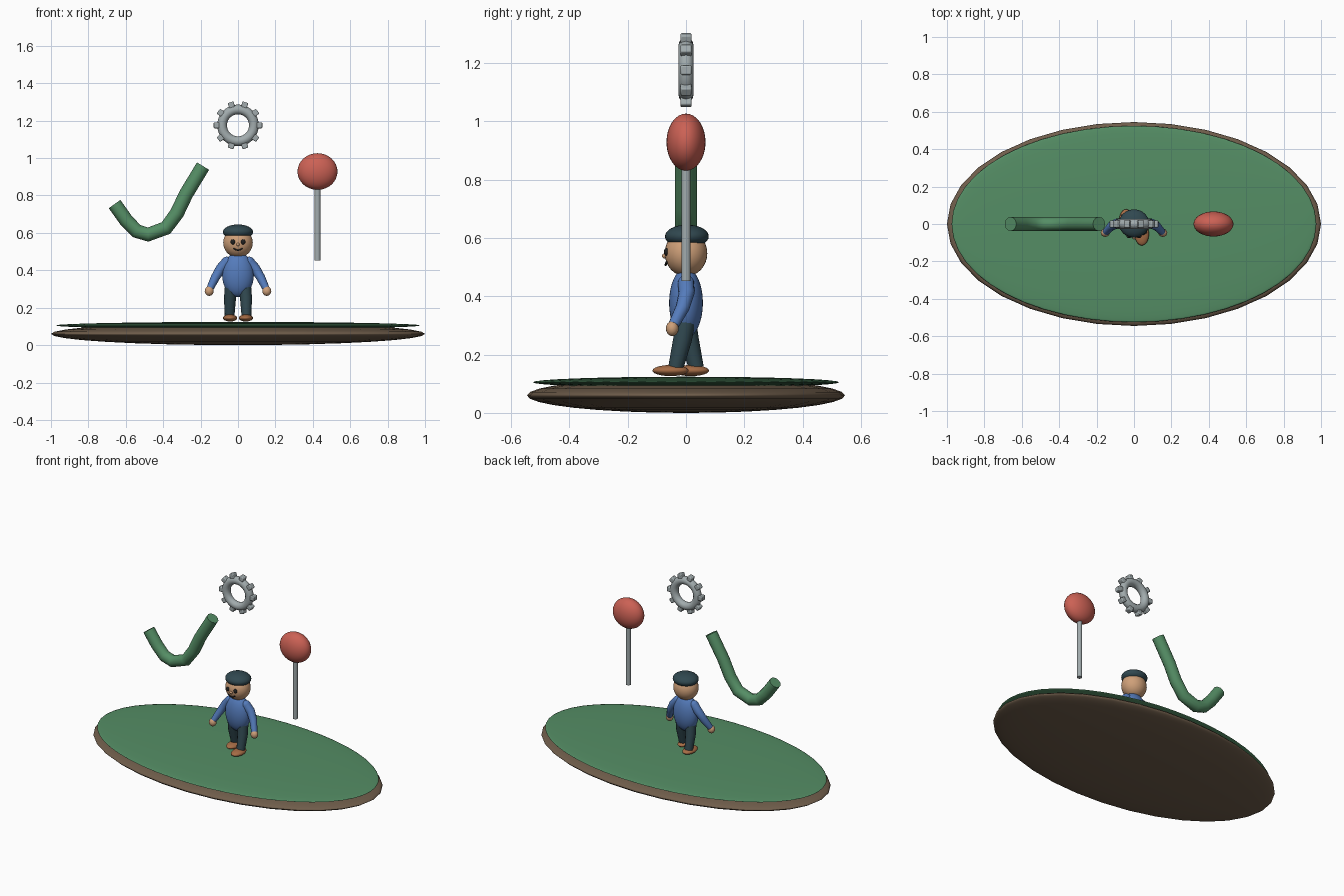
import bpy, math
from mathutils import Vector

if "Cube" in bpy.data.objects:
    bpy.data.objects.remove(bpy.data.objects["Cube"])


def mat(name, rgb):
    m = bpy.data.materials.new(name)
    m.diffuse_color = (*rgb, 1)
    m.use_nodes = True
    m.node_tree.nodes["Principled BSDF"].inputs["Base Color"].default_value = m.diffuse_color
    return m


GREEN = mat("green", (0.09, 0.27, 0.13))
BROWN = mat("brown", (0.16, 0.11, 0.07))
RED = mat("red", (0.6, 0.12, 0.09))
STEEL = mat("steel", (0.36, 0.41, 0.42))
SKIN = mat("skin", (0.62, 0.35, 0.19))
BLUE = mat("blue", (0.09, 0.2, 0.5))
DARK = mat("dark_teal", (0.03, 0.065, 0.08))
SHOE = mat("shoe_brown", (0.38, 0.15, 0.06))
BLACK = mat("black", (0.015, 0.015, 0.015))


def finish(o, name, m, angle=50):
    o.name = name
    o.data.materials.clear()
    o.data.materials.append(m)
    bpy.ops.object.select_all(action='DESELECT')
    o.select_set(True)
    bpy.context.view_layer.objects.active = o
    bpy.ops.object.shade_smooth_by_angle(angle=math.radians(angle))
    return o


def ball(name, loc, scale, m, seg=32, rings=16):
    bpy.ops.mesh.primitive_uv_sphere_add(segments=seg, ring_count=rings, radius=1, location=loc)
    o = bpy.context.object
    o.scale = scale
    return finish(o, name, m, 180)


def tube(name, pts, radii, m, res=4):
    c = bpy.data.curves.new(name, 'CURVE')
    c.dimensions = '3D'
    c.bevel_depth = 1
    c.bevel_resolution = res
    c.use_fill_caps = True
    s = c.splines.new('POLY')
    s.points.add(len(pts) - 1)
    for p, co, r in zip(s.points, pts, radii):
        p.co = (*co, 1)
        p.radius = r
    o = bpy.data.objects.new(name, c)
    bpy.context.collection.objects.link(o)
    bpy.ops.object.select_all(action='DESELECT')
    o.select_set(True)
    bpy.context.view_layer.objects.active = o
    bpy.ops.object.convert(target='MESH')
    return finish(bpy.context.object, name, m)


# Island base: earth and grass
ball("earth_base", (0, 0, 0.06), (1, 0.545, 0.06), BROWN)
ball("grass_top", (0, 0, 0.105), (0.975, 0.525, 0.019), GREEN, 48, 16)

# Figure: torso, head, cap
ball("torso", (0, 0, 0.377), (0.085, 0.058, 0.12), BLUE)
ball("head", (0, 0, 0.547), (0.079, 0.073, 0.079), SKIN)
ball("cap", (0, 0.003, 0.605), (0.081, 0.075, 0.04), DARK)

# Limbs, striding with the right-hand-side foot forward
for s, side in ((-1, "left"), (1, "right")):
    ankle_y = -0.035 * s
    tube(side + "_leg",
         [(0.036 * s, 0, 0.32), (0.043 * s, ankle_y * 0.35, 0.25), (0.045 * s, ankle_y, 0.155)],
         [0.034, 0.032, 0.026], DARK)
    ball(side + "_shoe", (0.042 * s, ankle_y - 0.018, 0.145), (0.038, 0.062, 0.019), SHOE, 24, 12)
    tube(side + "_arm",
         [(0.06 * s, 0, 0.445), (0.092 * s, 0.002, 0.41), (0.122 * s, -0.012, 0.36), (0.15 * s, -0.042, 0.302)],
         [0.028, 0.027, 0.024, 0.019], BLUE)
    ball(side + "_shoulder", (0.06 * s, 0, 0.445), (0.028, 0.028, 0.028), BLUE, 16, 8)
    ball(side + "_hand", (0.154 * s, -0.047, 0.289), (0.024, 0.022, 0.026), SKIN, 16, 8)
    ball(side + "_eye", (0.027 * s, -0.067, 0.552), (0.013, 0.009, 0.014), BLACK, 16, 8)

# Nose and smile
ball("nose", (0, -0.073, 0.538), (0.009, 0.009, 0.009), SKIN, 16, 8)
tube("smile", [(x, -0.07 + x * x * 6, 0.507 + x * x * 18) for x in (-0.024, -0.012, 0, 0.012, 0.024)],
     [0.004] * 5, BLACK, 1)

# Floating gear: ring with ten teeth
GC = Vector((0, 0, 1.175))
bpy.ops.mesh.primitive_torus_add(major_radius=0.085, minor_radius=0.026, major_segments=40,
                                 minor_segments=12, location=GC, rotation=(math.pi / 2, 0, 0))
finish(bpy.context.object, "gear_ring", STEEL, 180)
for i in range(10):
    a = i * math.tau / 10
    bpy.ops.mesh.primitive_cube_add(size=1, location=GC + Vector((math.cos(a), 0, math.sin(a))) * 0.114,
                                    rotation=(0, -a, 0))
    o = bpy.context.object
    o.scale = (0.032, 0.038, 0.032)
    bpy.ops.object.transform_apply(location=False, rotation=False, scale=True)
    b = o.modifiers.new("bevel", 'BEVEL')
    b.width, b.segments = 0.005, 2
    finish(o, "gear_tooth", STEEL)

# Round sign on a pole
tube("sign_pole", [(0.425, 0, 0.452), (0.425, 0, 0.87)], [0.016] * 2, STEEL)
ball("sign_head", (0.425, 0, 0.928), (0.107, 0.067, 0.098), RED)

# Floating bent pipe
path = [(-0.66, 0.754), (-0.6, 0.67), (-0.543, 0.61), (-0.481, 0.591),
        (-0.385, 0.626), (-0.326, 0.706), (-0.278, 0.807), (-0.187, 0.957)]
tube("bent_pipe", [(x, 0, z) for x, z in path], [0.038] * len(path), GREEN)
